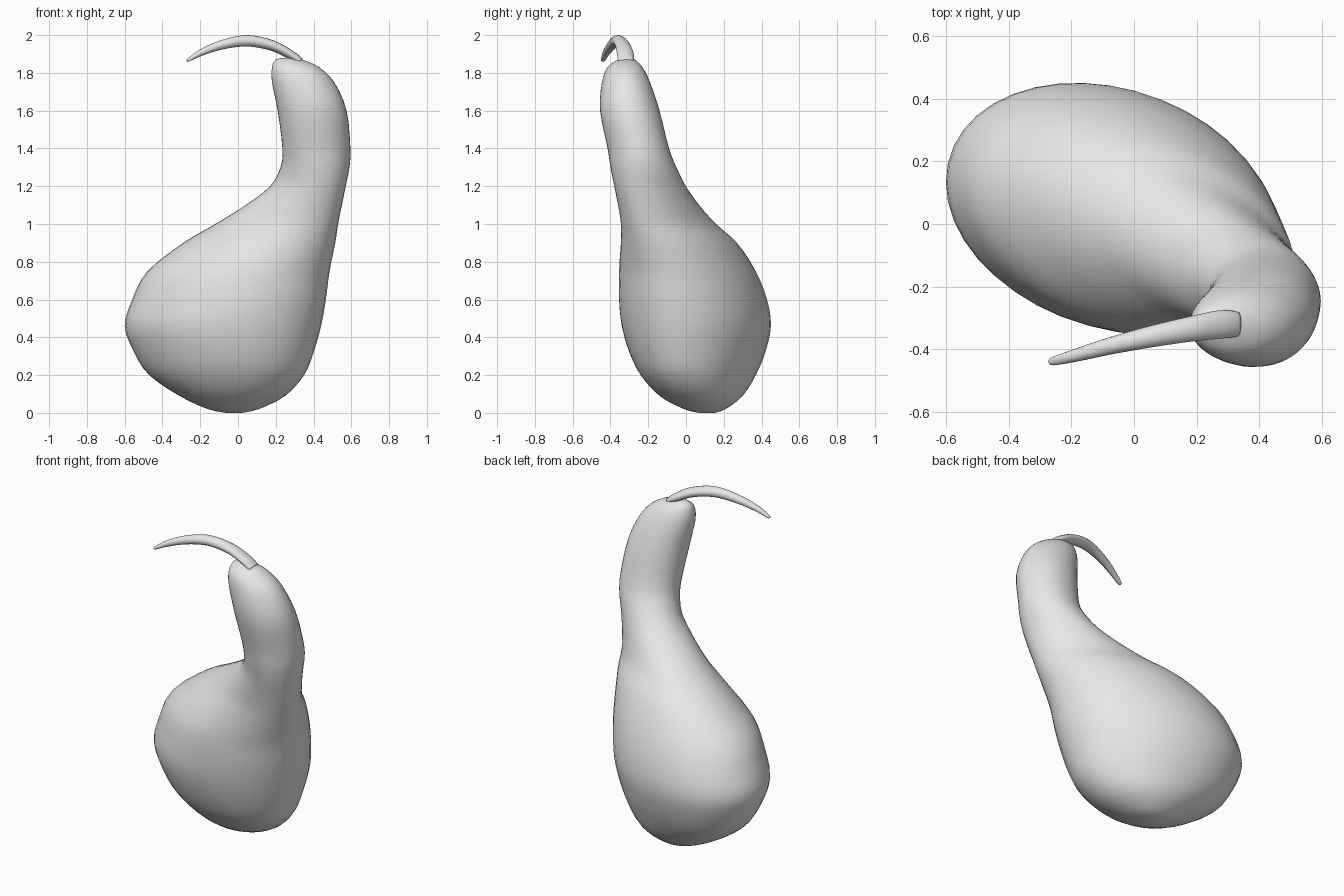
import bpy
import bmesh
import math
from mathutils import Vector

default_cube = bpy.data.objects.get("Cube")
if default_cube:
    bpy.data.objects.remove(default_cube, do_unlink=True)

grey = bpy.data.materials.new("plain grey")
grey.use_nodes = True
colour = (0.8, 0.8, 0.8, 1)
grey.diffuse_color = colour
grey.node_tree.nodes["Principled BSDF"].inputs["Base Color"].default_value = colour


def refine(rows, steps):
    """Smoothly interpolate rows of numbers with a Catmull-Rom spline."""
    rows = [Vector(row) for row in rows]
    padded = [rows[0]] + rows + [rows[-1]]
    result = []
    for a, b, c, d in zip(padded, padded[1:], padded[2:], padded[3:]):
        for step in range(steps):
            t = step / steps
            result.append(b + (c - a) * (t / 2)
                          + (a * 2 - b * 5 + c * 4 - d) * (t * t / 2)
                          + (b * 3 - a - c * 3 + d) * (t ** 3 / 2))
    return result + [rows[-1]]


def loft(name, rings):
    """Skin a list of point rings and close both ends."""
    bm = bmesh.new()
    loops = [[bm.verts.new(point) for point in ring] for ring in rings]
    count = len(loops[0])
    for low, high in zip(loops, loops[1:]):
        for i in range(count):
            j = (i + 1) % count
            bm.faces.new((low[i], low[j], high[j], high[i]))
    bm.faces.new(loops[0][::-1])
    bm.faces.new(loops[-1])
    bmesh.ops.recalc_face_normals(bm, faces=bm.faces)
    for face in bm.faces:
        face.smooth = True
    mesh = bpy.data.meshes.new(name)
    bm.to_mesh(mesh)
    bm.free()
    mesh.materials.append(grey)
    obj = bpy.data.objects.new(name, mesh)
    bpy.context.collection.objects.link(obj)
    return obj


def slanted_ring(row, sides=40):
    """Level oval inside the given x and y limits, skewed by lean."""
    z, left, right, front, back, lean = row
    phase = math.acos(lean)
    ring = []
    for i in range(sides):
        angle = math.tau * i / sides
        x = (left + right) / 2 + (right - left) / 2 * math.cos(angle)
        y = (front + back) / 2 + (back - front) / 2 * math.cos(angle - phase)
        ring.append((x, y, z))
    return ring


# Gourd body: height, x limits, y limits, skew
body_profile = [
    (0, -.06, .02, .07, .15, 0),
    (.02, -.16, .11, -.01, .21, -.1),
    (.09, -.31, .25, -.14, .3, -.15),
    (.2, -.47, .35, -.24, .37, -.2),
    (.32, -.55, .4, -.3, .42, -.2),
    (.46, -.6, .44, -.34, .45, -.2),
    (.6, -.56, .465, -.355, .43, -.22),
    (.75, -.48, .485, -.355, .37, -.25),
    (.9, -.29, .515, -.345, .27, -.35),
    (1, -.12, .53, -.345, .16, -.4),
    (1.1, .04, .55, -.36, .07, -.35),
    (1.2, .17, .57, -.38, 0, -.25),
    (1.3, .225, .59, -.4, -.05, -.1),
    (1.4, .235, .595, -.415, -.09, 0),
    (1.6, .21, .575, -.455, -.14, 0),
    (1.75, .18, .51, -.445, -.19, 0),
    (1.83, .18, .43, -.415, -.23, 0),
    (1.87, .2, .34, -.36, -.27, 0),
    (1.88, .24, .29, -.33, -.3, 0),
]
loft("gourd_body", [slanted_ring(row) for row in refine(body_profile, 3)])

# Curved stem: centre x, y, z, then half width and half thickness
stem_path = [
    (.33, -.32, 1.86, .04, .02),
    (.28, -.32, 1.895, .045, .024),
    (.18, -.335, 1.945, .04, .028),
    (.05, -.36, 1.97, .034, .03),
    (-.08, -.39, 1.95, .027, .025),
    (-.19, -.42, 1.91, .02, .018),
    (-.26, -.438, 1.87, .013, .009),
    (-.268, -.44, 1.864, .004, .004),
]
path = refine(stem_path, 4)
stem_rings = []
for i, row in enumerate(path):
    before, after = path[max(i - 1, 0)], path[min(i + 1, len(path) - 1)]
    tangent = Vector((after - before)[:3]).normalized()
    side = tangent.cross(Vector((0, 0, 1))).normalized()
    up = side.cross(tangent)
    centre = Vector(row[:3])
    angles = [math.tau * k / 16 for k in range(16)]
    stem_rings.append([centre + side * row[3] * math.cos(a) + up * row[4] * math.sin(a)
                       for a in angles])
loft("stem", stem_rings)
